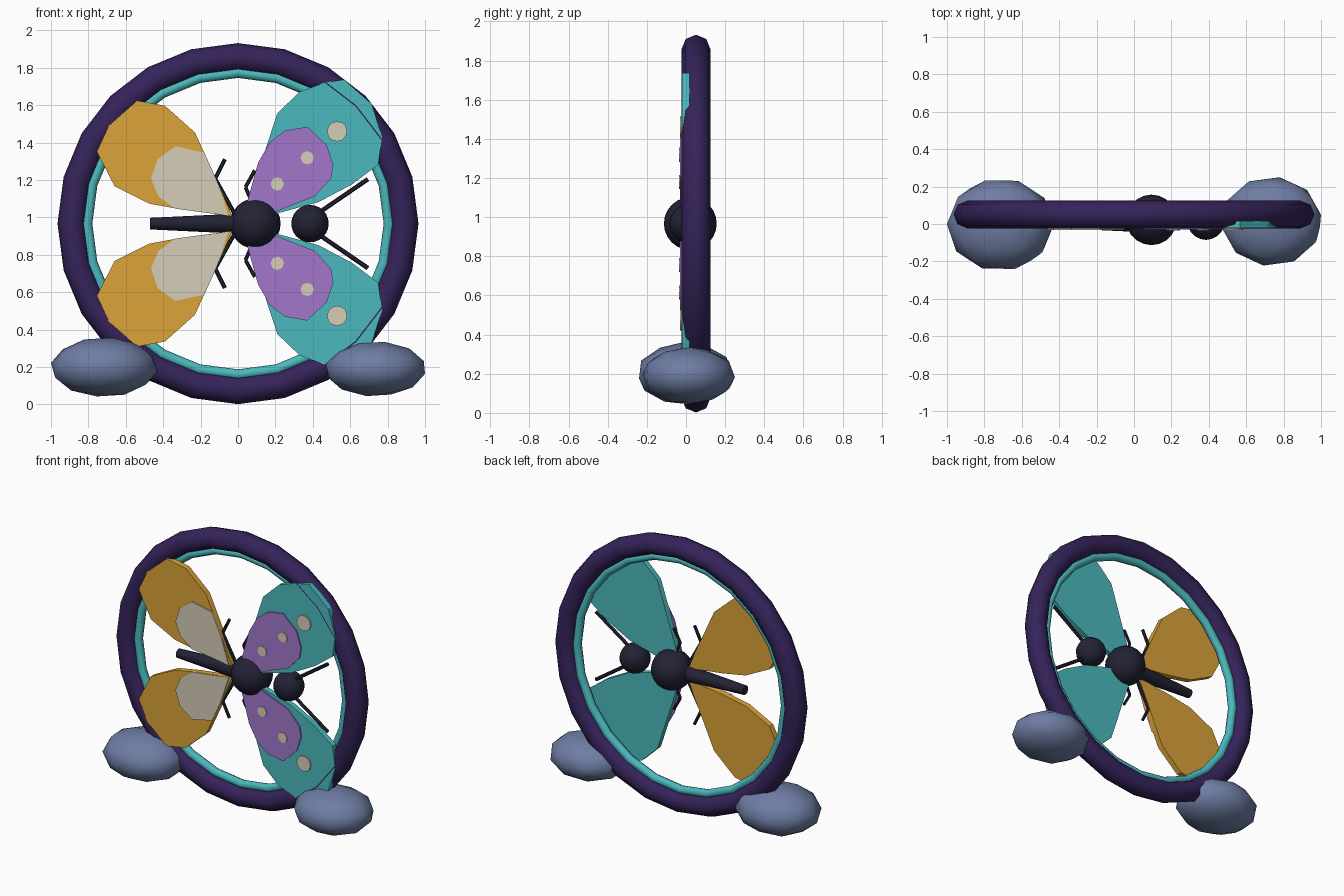
import bpy, bmesh, math
from mathutils import Vector

cube = bpy.data.objects.get("Cube")
if cube:
    bpy.data.objects.remove(cube, do_unlink=True)

CZ = 0.967  # height of the ring centre and the insect's mirror line


def srgb(c):
    return c / 12.92 if c < 0.04045 else ((c + 0.055) / 1.055) ** 2.4


def material(name, hex_code):
    rgb = [srgb(int(hex_code[i:i + 2], 16) / 255) for i in (0, 2, 4)]
    m = bpy.data.materials.new(name)
    m.use_nodes = True
    m.diffuse_color = (*rgb, 1)
    m.node_tree.nodes["Principled BSDF"].inputs["Base Color"].default_value = (*rgb, 1)
    return m


DARK_PURPLE = material("dark_purple", "35235A")
TEAL = material("teal", "4BB9BD")
AMBER = material("amber", "DBA339")
CREAM = material("cream", "D6CDB8")
VIOLET = material("violet", "A277CB")
BODY = material("dark_navy", "222235")
STONE = material("slate_blue", "6E7DA3")


def finish(obj, name, mat, angle=None):
    obj.name = name
    obj.data.materials.append(mat)
    bpy.ops.object.select_all(action="DESELECT")
    obj.select_set(True)
    bpy.context.view_layer.objects.active = obj
    if angle:
        bpy.ops.object.shade_smooth_by_angle(angle=math.radians(angle))
    else:
        bpy.ops.object.shade_smooth()
    return obj


def ring(name, mat, major, minor):
    bpy.ops.mesh.primitive_torus_add(
        major_radius=major, minor_radius=minor, major_segments=24, minor_segments=8,
        location=(0, 0.051, CZ), rotation=(math.pi / 2, 0, 0))
    finish(bpy.context.object, name, mat)


def ball(name, x, y, radius):
    bpy.ops.mesh.primitive_uv_sphere_add(segments=20, ring_count=12, radius=radius,
                                         location=(x, y, CZ))
    finish(bpy.context.object, name, BODY)


def rod(name, mat, a, b, r1, r2, sides=6):
    a, b = Vector(a), Vector(b)
    bpy.ops.mesh.primitive_cone_add(vertices=sides, radius1=r1, radius2=r2,
                                    depth=(b - a).length, location=(a + b) / 2)
    obj = bpy.context.object
    obj.rotation_euler = (b - a).to_track_quat("Z", "Y").to_euler()
    finish(obj, name, mat, 40)


def plate(name, mat, outline, front, back):
    """Flat panel in the xz plane; outline heights are relative to CZ."""
    bm = bmesh.new()
    face = bm.faces.new([bm.verts.new((x, front, CZ + z)) for x, z in outline])
    new = bmesh.ops.extrude_face_region(bm, geom=[face])["geom"]
    verts = [v for v in new if isinstance(v, bmesh.types.BMVert)]
    bmesh.ops.translate(bm, verts=verts, vec=(0, back - front, 0))
    bmesh.ops.recalc_face_normals(bm, faces=bm.faces)
    mesh = bpy.data.meshes.new(name)
    bm.to_mesh(mesh)
    bm.free()
    obj = bpy.data.objects.new(name, mesh)
    bpy.context.collection.objects.link(obj)
    finish(obj, name, mat, 30)


def disc(x, z, radius, sides):
    turn = 2 * math.pi / sides
    return [(x + radius * math.cos(i * turn), z + radius * math.sin(i * turn))
            for i in range(sides)]


def stone(name, low, high, turn):
    bpy.ops.mesh.primitive_ico_sphere_add(subdivisions=2, radius=1)
    obj = bpy.context.object
    obj.rotation_euler = (0.15, 0.1, turn)
    bpy.ops.object.transform_apply(location=False, rotation=True, scale=False)
    # Fit the faceted ball into its box
    for axis in range(3):
        vals = [v.co[axis] for v in obj.data.vertices]
        lo, hi = min(vals), max(vals)
        for v in obj.data.vertices:
            t = (v.co[axis] - lo) / (hi - lo)
            v.co[axis] = low[axis] + t * (high[axis] - low[axis])
    finish(obj, name, STONE)


# Hoop with its inner trim
ring("hoop", DARK_PURPLE, 0.891, 0.074)
ring("hoop_inner_trim", TEAL, 0.808, 0.029)

# Insect body lying along x
ball("thorax", 0.093, 0.022, 0.135)
ball("head", 0.385, 0.015, 0.1)
rod("abdomen", BODY, (0.05, 0.012, CZ), (-0.47, 0.012, CZ), 0.056, 0.031, 12)

# Wing outlines (upper side)
FORE = [(0.05, 0.10), (0.21, 0.59), (0.33, 0.705), (0.465, 0.755), (0.567, 0.77),
        (0.715, 0.64), (0.77, 0.465), (0.75, 0.315), (0.61, 0.21), (0.43, 0.115), (0.12, 0.03)]
FORE_PATCH = [(0.05, 0.12), (0.107, 0.325), (0.17, 0.435), (0.25, 0.497), (0.37, 0.518),
              (0.475, 0.42), (0.51, 0.315), (0.497, 0.24), (0.41, 0.145), (0.28, 0.095),
              (0.12, 0.03)]
HIND = [(-0.03, 0.04), (-0.14, 0.29), (-0.23, 0.487), (-0.39, 0.63), (-0.54, 0.658),
        (-0.69, 0.525), (-0.755, 0.385), (-0.66, 0.2), (-0.475, 0.107), (-0.3, 0.075)]
HIND_PATCH = [(-0.05, 0.04), (-0.115, 0.235), (-0.18, 0.38), (-0.335, 0.413),
              (-0.43, 0.345), (-0.465, 0.24), (-0.425, 0.145), (-0.335, 0.08), (-0.17, 0.06)]

for side, s in (("upper", 1), ("lower", -1)):
    def flip(points):
        return [(x, s * z) for x, z in points]

    # Wings, coloured patches and spots
    plate(side + "_fore_wing", TEAL, flip(FORE), -0.0215, 0.017)
    plate(side + "_fore_wing_patch", VIOLET, flip(FORE_PATCH), -0.030, -0.0213)
    plate(side + "_hind_wing", AMBER, flip(HIND), -0.0235, 0.017)
    plate(side + "_hind_wing_patch", CREAM, flip(HIND_PATCH), -0.031, -0.0233)
    plate(side + "_large_spot", CREAM, flip(disc(0.53, 0.493, 0.054, 12)), -0.031, -0.0213)
    for i, (x, z) in enumerate([(0.37, 0.352), (0.21, 0.212)]):
        plate(f"{side}_small_spot_{i + 1}", CREAM, flip(disc(x, z, 0.036, 8)),
              -0.035, -0.0298)

    # Antennae and jointed legs
    def limb(name, points, radius):
        joints = [(x, 0.005, CZ + s * z) for x, z in points]
        for i, (a, b) in enumerate(zip(joints, joints[1:])):
            rod(f"{side}_{name}_{i + 1}", BODY, a, b, radius, radius)

    limb("antenna", [(0.42, 0.05), (0.695, 0.238)], 0.012)
    limb("front_leg", [(0.09, 0.08), (0.04, 0.195), (0.09, 0.285)], 0.010)
    limb("hind_leg", [(0.0, 0.02), (-0.122, 0.24), (-0.07, 0.345)], 0.011)

# Stones at the foot of the hoop
stone("right_stone", (-1.0, -0.24, 0.043), (-0.43, 0.233, 0.357), 0.3)
stone("left_stone", (0.47, -0.222, 0.045), (1.0, 0.25, 0.335), 1.1)
